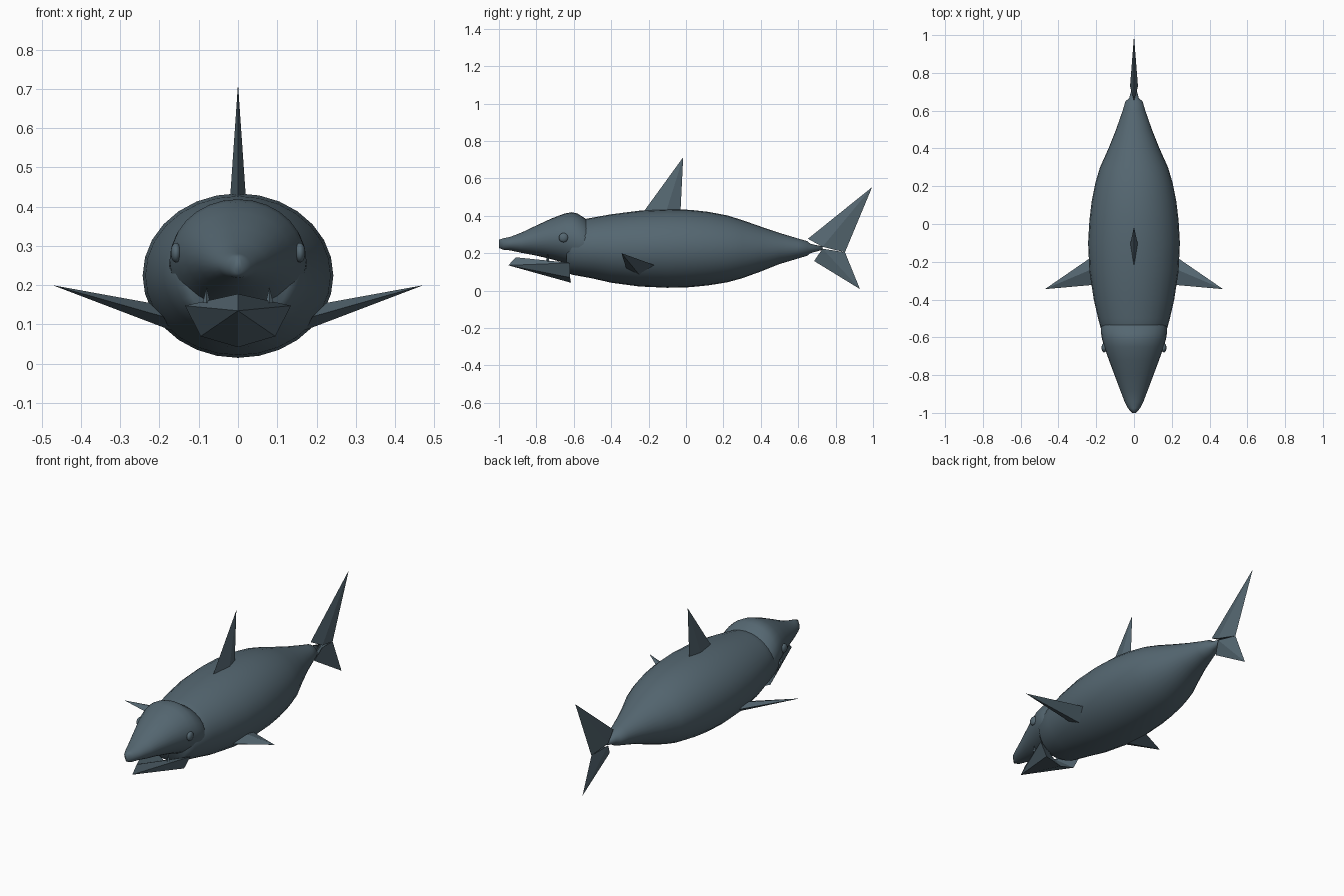
import bpy
import bmesh
import math

cube = bpy.data.objects.get("Cube")
if cube:
    bpy.data.objects.remove(cube, do_unlink=True)

skin = bpy.data.materials.new("slate blue skin")
skin.use_nodes = True
SLATE = (0.09, 0.135, 0.165, 1)
skin.diffuse_color = SLATE
skin.node_tree.nodes["Principled BSDF"].inputs["Base Color"].default_value = SLATE


def finish(name, bm, smooth=False):
    """Turn a bmesh into a named, coloured object."""
    bmesh.ops.recalc_face_normals(bm, faces=bm.faces)
    for f in bm.faces:
        f.smooth = smooth
    mesh = bpy.data.meshes.new(name)
    bm.to_mesh(mesh)
    bm.free()
    mesh.materials.append(skin)
    obj = bpy.data.objects.new(name, mesh)
    bpy.context.collection.objects.link(obj)
    return obj


def loft(name, stations, sides=28):
    """Skin elliptical rings, each given as (y, top z, bottom z, half width)."""
    bm = bmesh.new()
    rings = []
    for y, top, low, half in stations:
        ring = []
        for i in range(sides):
            a = math.tau * i / sides
            z = (top + low) / 2 + (top - low) / 2 * math.sin(a)
            ring.append(bm.verts.new((half * math.cos(a), y, z)))
        rings.append(ring)
    for r, s in zip(rings, rings[1:]):
        for i in range(sides):
            j = (i + 1) % sides
            bm.faces.new((r[i], r[j], s[j], s[i]))
    bm.faces.new(rings[0])
    bm.faces.new(rings[-1])
    return finish(name, bm, True)


def spike(name, base, tip):
    """Flat-faced pyramid from a ring of base points to a tip."""
    bm = bmesh.new()
    ring = [bm.verts.new(p) for p in base]
    top = bm.verts.new(tip)
    for i, v in enumerate(ring):
        bm.faces.new((v, ring[(i + 1) % len(ring)], top))
    # Close the base with a fan around its middle
    mid = bm.verts.new([sum(p[k] for p in base) / len(base) for k in range(3)])
    for i, v in enumerate(ring):
        bm.faces.new((ring[(i + 1) % len(ring)], v, mid))
    return finish(name, bm)


# Body with the narrow tail root
loft("body", [
    (-0.64, 0.34, 0.10, 0.13), (-0.61, 0.37, 0.085, 0.16),
    (-0.5, 0.39, 0.065, 0.19), (-0.4, 0.408, 0.042, 0.213),
    (-0.25, 0.427, 0.022, 0.236), (-0.1, 0.434, 0.015, 0.243),
    (0.02, 0.432, 0.018, 0.236), (0.12, 0.421, 0.028, 0.224),
    (0.22, 0.402, 0.044, 0.204), (0.3, 0.377, 0.066, 0.18),
    (0.4, 0.342, 0.102, 0.135), (0.5, 0.308, 0.142, 0.095),
    (0.6, 0.278, 0.172, 0.06), (0.65, 0.264, 0.187, 0.045),
    (0.665, 0.25, 0.2, 0.026), (0.73, 0.236, 0.218, 0.008)])

# Head with the raised brow and pointed snout
loft("head", [
    (-1.0, 0.272, 0.228, 0.01), (-0.975, 0.28, 0.218, 0.033),
    (-0.94, 0.287, 0.215, 0.05), (-0.88, 0.31, 0.202, 0.073),
    (-0.8, 0.348, 0.187, 0.103), (-0.72, 0.385, 0.168, 0.133),
    (-0.65, 0.412, 0.148, 0.158), (-0.61, 0.419, 0.13, 0.169),
    (-0.58, 0.412, 0.12, 0.174), (-0.55, 0.393, 0.115, 0.175),
    (-0.5, 0.36, 0.13, 0.16)])

# Lower jaw, with a ridge leading back from its tip
spike("lower_jaw", [
    (0, -0.91, 0.178), (0.135, -0.62, 0.148), (0.095, -0.62, 0.07),
    (0, -0.615, 0.042), (-0.095, -0.62, 0.07), (-0.135, -0.62, 0.148)],
    (0, -0.95, 0.135))

# Dorsal fin
spike("dorsal_fin", [
    (0, -0.235, 0.41), (0.021, -0.11, 0.41),
    (0, -0.03, 0.41), (-0.021, -0.11, 0.41)], (0, -0.015, 0.713))

# Tail fin lobes
spike("upper_tail_lobe", [
    (0, 0.652, 0.277), (0.021, 0.73, 0.234),
    (0, 0.85, 0.205), (-0.021, 0.73, 0.234)], (0, 0.995, 0.553))
spike("lower_tail_lobe", [
    (0, 0.685, 0.158), (0.021, 0.73, 0.224),
    (0, 0.85, 0.205), (-0.021, 0.73, 0.224)], (0, 0.93, 0.008))

# Paired parts
for side, s in (("left", 1), ("right", -1)):
    spike(side + "_pectoral_fin", [
        (s * 0.21, -0.165, 0.135), (s * 0.225, -0.24, 0.155),
        (s * 0.19, -0.32, 0.12), (s * 0.17, -0.25, 0.085)],
        (s * 0.472, -0.345, 0.2))
    spike(side + "_tooth", [
        (s * 0.07, -0.74, 0.155), (s * 0.08, -0.73, 0.155),
        (s * 0.09, -0.74, 0.155), (s * 0.08, -0.75, 0.155)],
        (s * 0.08, -0.74, 0.195))
    bm = bmesh.new()
    bmesh.ops.create_uvsphere(bm, u_segments=16, v_segments=10, radius=0.025)
    bmesh.ops.scale(bm, vec=(0.55, 1, 1), verts=bm.verts)
    bmesh.ops.translate(bm, vec=(s * 0.158, -0.655, 0.283), verts=bm.verts)
    finish(side + "_eye", bm, True)
